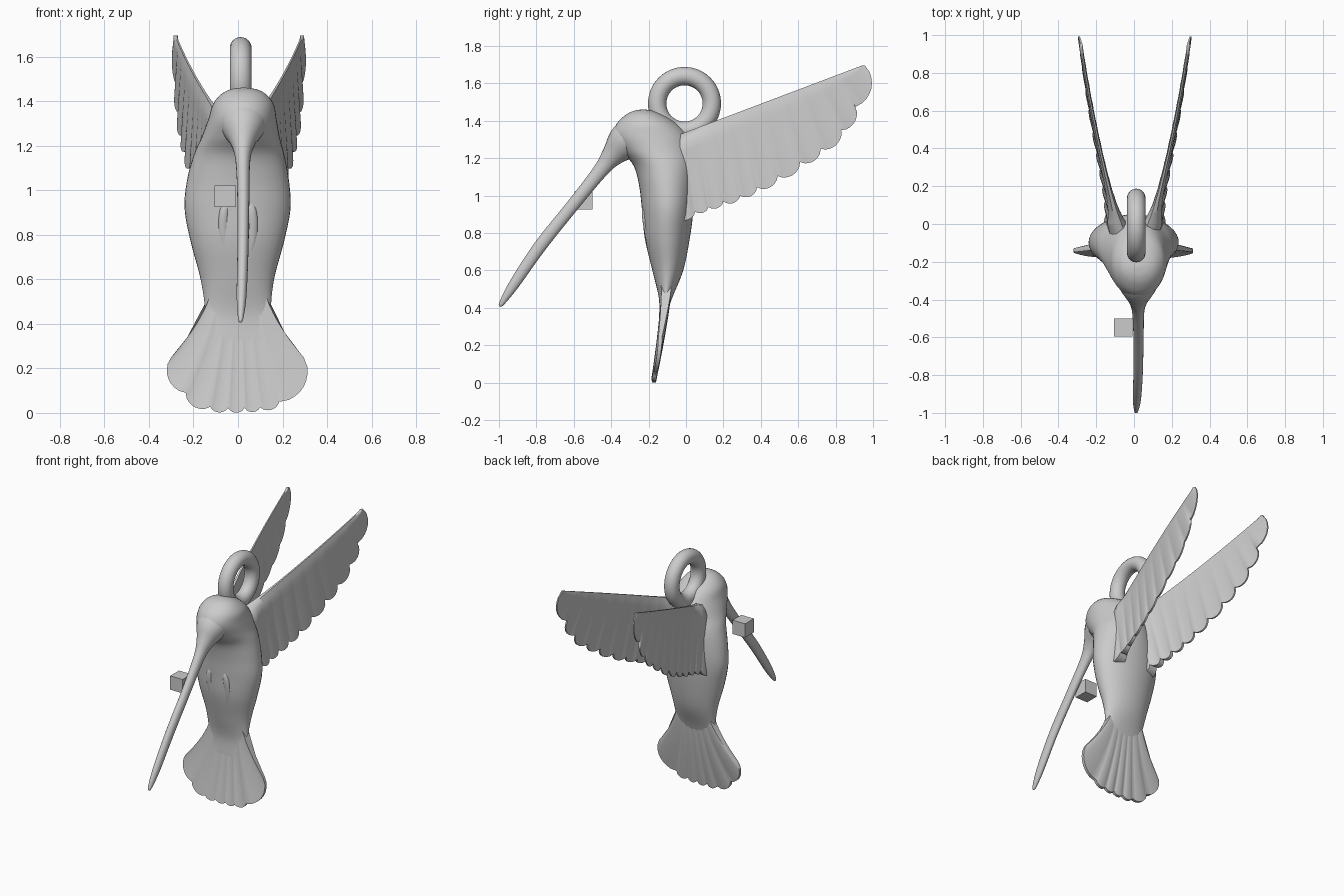
import bpy, bmesh
from math import sin, cos, pi, exp, radians
from mathutils import Vector

if "Cube" in bpy.data.objects:
    bpy.data.objects.remove(bpy.data.objects["Cube"])


def loft(name, rings):
    """Skin closed rings of equal length and cap both ends."""
    bm = bmesh.new()
    vs = [[bm.verts.new(p) for p in r] for r in rings]
    n = len(rings[0])
    for a, b in zip(vs, vs[1:]):
        for i in range(n):
            j = (i + 1) % n
            bm.faces.new((a[i], a[j], b[j], b[i]))
    bm.faces.new(vs[0][::-1])
    bm.faces.new(vs[-1])
    bmesh.ops.remove_doubles(bm, verts=bm.verts[:], dist=1e-5)
    bmesh.ops.recalc_face_normals(bm, faces=bm.faces[:])
    mesh = bpy.data.meshes.new(name)
    bm.to_mesh(mesh)
    bm.free()
    mesh.shade_smooth()
    mesh.set_sharp_from_angle(angle=radians(60))
    ob = bpy.data.objects.new(name, mesh)
    bpy.context.collection.objects.link(ob)
    return ob


def smooth_rows(rows, steps=6):
    """Catmull-Rom interpolation of rows of numbers."""
    rows = [Vector(r) for r in rows]
    p = [rows[0]] + rows + [rows[-1]]
    out = []
    for i in range(1, len(p) - 2):
        a, b, c, d = p[i - 1:i + 3]
        for s in range(steps):
            t = s / steps
            out.append(0.5 * (2 * b + (c - a) * t + (2 * a - 5 * b + 4 * c - d) * t * t
                              + (3 * b - a - 3 * c + d) * t ** 3))
    return out + [rows[-1]]


def tube(name, rows, n=20):
    """Elliptical tube; rows are x, y, z, half width in x, half depth."""
    rows = smooth_rows(rows)
    rings = []
    for i, r in enumerate(rows):
        a, b = rows[max(i - 1, 0)], rows[min(i + 1, len(rows) - 1)]
        d = Vector((0, b[1] - a[1], b[2] - a[2])).normalized()
        nrm = Vector((0, d.z, -d.y))
        rings.append([Vector(r[:3]) + Vector((r[3] * cos(q), 0, 0)) + nrm * r[4] * sin(q)
                      for q in (2 * pi * k / n for k in range(n))])
    return loft(name, rings)


def fan(name, notches, depth, place, steps=8, rows=14):
    """Feather fan: scalloped edge through the notches, ridged between them."""
    rings, count = [], len(notches) - 1
    for k in range(count):
        (ax, az), (bx, bz) = notches[k], notches[k + 1]
        for s in range(steps + (k == count - 1)):
            t = s / steps
            bulge = max(sin(pi * t), 0) ** 0.65
            edge = (ax + (bx - ax) * t + (bz - az) * depth * bulge,
                    az + (bz - az) * t - (bx - ax) * depth * bulge)
            vs = [i / rows for i in range(rows + 1)]
            u = (k + t) / count
            rings.append([place(u, v, edge, 1, bulge) for v in vs]
                         + [place(u, v, edge, -1, bulge) for v in reversed(vs)])
    return loft(name, rings)


# Body and head: z, x centre, half width, front y, back y
profile = [(.33, 0, .165, -.145, -.115), (.45, 0, .148, -.145, -.075), (.6, -.003, .165, -.18, -.015),
           (.77, -.003, .21, -.22, .02), (.92, -.002, .238, -.235, .04), (1.05, 0, .228, -.25, .05),
           (1.16, .005, .203, -.28, .052), (1.24, .012, .175, -.345, .04), (1.32, .02, .153, -.39, .01),
           (1.385, .024, .137, -.37, -.05), (1.43, .025, .102, -.325, -.12),
           (1.453, .025, .06, -.28, -.175), (1.461, .025, .01, -.235, -.22)]
rings = []
for z, xc, hw, yf, yb in smooth_rows(profile):
    rings.append([(xc + hw * cos(q), (yf + yb) / 2 + (yb - yf) / 2 * sin(q), z)
                  for q in (2 * pi * k / 40 for k in range(40))])
loft("body", rings)

# Long beak flowing out of the face
tube("beak", [(.022, -.25, 1.34, .125, .11), (.022, -.33, 1.28, .098, .098), (.022, -.395, 1.212, .055, .06),
              (.022, -.46, 1.13, .033, .040), (.024, -.60, .955, .027, .034), (.022, -.78, .73, .025, .034),
              (.016, -.92, .525, .022, .028), (.012, -.985, .425, .012, .014), (.012, -.997, .408, .003, .003)])

# Folded feet: faint ridges on the belly
for side, label in ((1, "right"), (-1, "left")):
    tube("foot_" + label, [(side * .03, -.20, .98, .006, .006), (side * .06, -.218, .92, .022, .018),
                           (side * .065, -.203, .8, .024, .018), (side * .045, -.18, .68, .014, .014),
                           (side * .03, -.16, .6, .004, .004)], 12)


# Tail feathers, starting inside the body
def tail_point(u, v, edge, side, ridge):
    top_x = .12 * (2 * u - 1)
    x = top_x + (edge[0] - top_x) * v ** 1.5
    z = .56 + (edge[1] - .56) * v
    y = -.105 - .07 * max(0, 1 - z / .5) ** 1.3
    return (x, y + side * (.03 - .02 * v) + .008 * v * (ridge - .5), z)


fan("tail", [(-.30, .25), (-.235, .09), (-.125, .027), (-.045, .022), (.03, .022),
             (.10, .025), (.185, .05), (.295, .25)], .28, tail_point)

# Wings swept up and back, feathers spreading to the rear edge
wing_edge = [(-.05, .88), (.05, .915), (.12, .94), (.20, .97), (.29, 1.0), (.38, 1.045), (.49, 1.105),
             (.61, 1.18), (.72, 1.25), (.83, 1.35), (.905, 1.475), (.957, 1.695)]
for s, label in ((1, "right"), (-1, "left")):
    def wing_point(u, v, edge, side, ridge):
        top_y = -.08 + 1.02 * u ** 1.2
        top_z = 1.34 + .378 * top_y
        y = top_y + (edge[0] - top_y) * v
        z = top_z + (edge[1] - top_z) * v
        near = max(0, 1 - max(y, 0))
        x = .088 + .265 * y - .06 * y * y + .028 * v * near
        thick = (.034 - .02 * v) * (1 - .4 * u) + .075 * exp(-max(y, 0) / .09)
        thick *= min(1, .35 + 6 * v)
        x += side * thick / 2 + .010 * v * (ridge - .5)
        return (s * x + .004, y, z)
    fan("wing_" + label, wing_edge, .27, wing_point)

# Hanging ring
bpy.ops.mesh.primitive_torus_add(location=(.012, -.008, 1.493), rotation=(0, pi / 2, 0),
                                 major_radius=.146, minor_radius=.049, major_segments=64, minor_segments=24)
bpy.context.object.name = "hanging_ring"
bpy.ops.object.shade_smooth()

# Small loose cube beside the beak
bpy.ops.mesh.primitive_cube_add(size=.096, location=(-.057, -.547, .973))
bpy.context.object.name = "small_cube"
